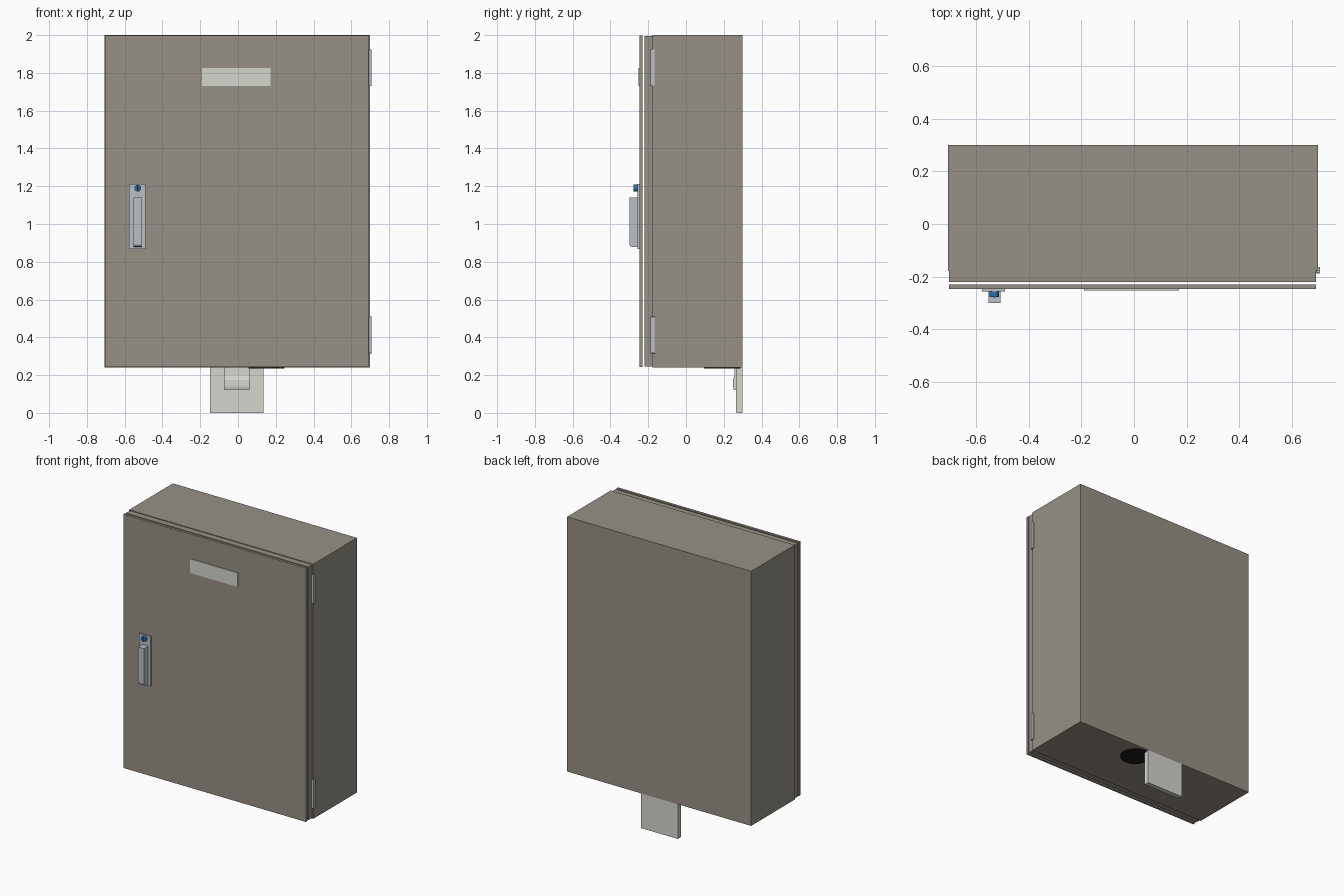
import bpy, bmesh, math
from mathutils import Matrix

if "Cube" in bpy.data.objects:
    bpy.data.objects.remove(bpy.data.objects["Cube"])


def material(name, rgb):
    m = bpy.data.materials.new(name)
    m.diffuse_color = (*rgb, 1)
    m.use_nodes = True
    m.node_tree.nodes["Principled BSDF"].inputs["Base Color"].default_value = m.diffuse_color
    return m


PAINT = material("taupe_paint", (0.31, 0.285, 0.24))
PALE = material("pale_plastic", (0.66, 0.67, 0.62))
STEEL = material("steel", (0.50, 0.53, 0.56))
BLUE = material("blue", (0.03, 0.17, 0.42))
BLACK = material("black", (0.01, 0.01, 0.01))


def finish(name, bm, mat, bevel=0):
    bmesh.ops.recalc_face_normals(bm, faces=bm.faces)
    me = bpy.data.meshes.new(name)
    bm.to_mesh(me)
    bm.free()
    me.materials.append(mat)
    ob = bpy.data.objects.new(name, me)
    bpy.context.collection.objects.link(ob)
    if bevel:
        mod = ob.modifiers.new("bevel", "BEVEL")
        mod.width, mod.segments = bevel, 2
    return ob


def box(name, x, y, z, mat, bevel=0):
    bm = bmesh.new()
    bmesh.ops.create_cube(bm, size=1)
    for v in bm.verts:
        v.co = [r[0] + (c + 0.5) * (r[1] - r[0]) for c, r in zip(v.co, (x, y, z))]
    return finish(name, bm, mat, bevel)


def prism(name, profile, x, mat):
    """Extrude a (y, z) side profile across the x range."""
    bm = bmesh.new()
    face = bm.faces.new([bm.verts.new((x[0], y, z)) for y, z in profile])
    ext = bmesh.ops.extrude_face_region(bm, geom=[face])
    new = [g for g in ext["geom"] if isinstance(g, bmesh.types.BMVert)]
    bmesh.ops.translate(bm, vec=(x[1] - x[0], 0, 0), verts=new)
    return finish(name, bm, mat)


def cylinder(name, centre, radius, depth, axis, mat, sides=32):
    bm = bmesh.new()
    rot = Matrix.Rotation(math.pi / 2, 4, "X") if axis == "Y" else Matrix()
    bmesh.ops.create_cone(bm, cap_ends=True, segments=sides, radius1=radius,
                          radius2=radius, depth=depth,
                          matrix=Matrix.Translation(centre) @ rot)
    ob = finish(name, bm, mat)
    bpy.ops.object.select_all(action="DESELECT")
    ob.select_set(True)
    bpy.context.view_layer.objects.active = ob
    bpy.ops.object.shade_smooth_by_angle()
    return ob


# Enclosure, recessed collar and door with a gap between them
box("cabinet_body", (-0.708, 0.70), (-0.178, 0.30), (0.24, 2.0), PAINT)
box("cabinet_collar", (-0.703, 0.692), (-0.22, -0.178), (0.245, 1.995), PAINT)
box("door", (-0.703, 0.692), (-0.247, -0.23), (0.243, 1.997), PAINT)

# Hinges on the right edge
for name, z in (("lower_hinge", (0.315, 0.51)), ("upper_hinge", (1.73, 1.925))):
    box(name, (0.692, 0.708), (-0.188, -0.163), z, STEEL, 0.004)

# Blank name plate
box("name_plate", (-0.19, 0.172), (-0.252, -0.247), (1.73, 1.827), PALE)

# Latch: backing plate, grip with rounded lower end, key lock
box("latch_plate", (-0.578, -0.49), (-0.257, -0.247), (0.868, 1.212), STEEL)
prism("latch_grip", [(-0.257, 1.14), (-0.30, 1.14), (-0.30, 0.895), (-0.296, 0.884),
                     (-0.285, 0.878), (-0.257, 0.878)], (-0.554, -0.508), STEEL)
cylinder("key_lock", (-0.531, -0.266, 1.19), 0.018, 0.022, "Y", BLUE)
box("key_slot", (-0.534, -0.528), (-0.279, -0.276), (1.178, 1.202), BLACK)

# Wall switch under the cabinet
box("switch_plate", (-0.148, 0.134), (0.265, 0.30), (0.003, 0.24), PALE)
prism("switch_rocker", [(0.265, 0.12), (0.254, 0.12), (0.249, 0.14), (0.249, 0.175),
                        (0.257, 0.20), (0.257, 0.24), (0.265, 0.24)],
      (-0.074, 0.06), PALE)
box("switch_foot", (-0.148, 0.134), (0.267, 0.30), (0.0, 0.003), PALE)

# Cable entry on the underside
cylinder("cable_entry", (0.15, 0.19, 0.2375), 0.095, 0.007, "Z", BLACK)
